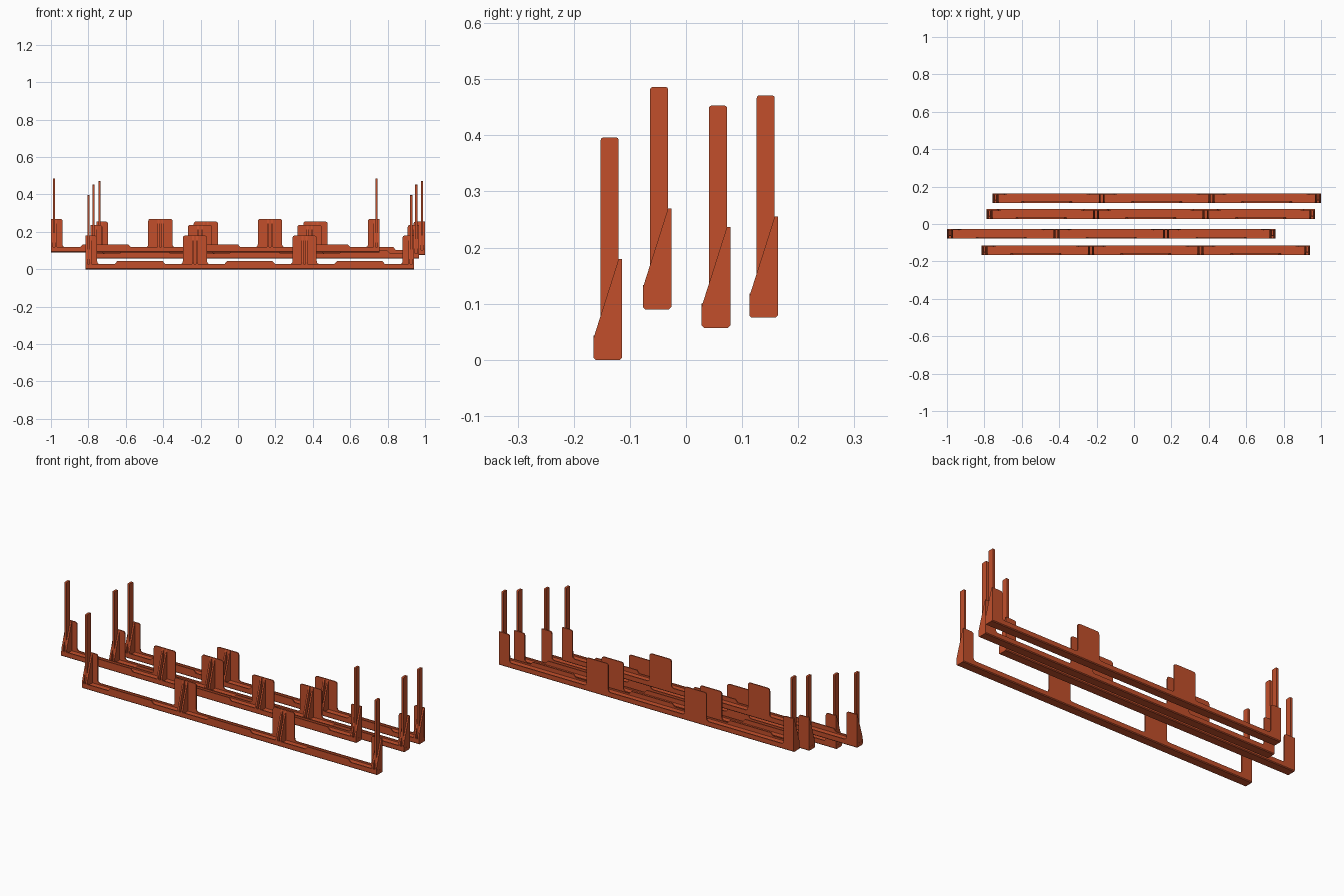
import bpy, bmesh, math
from mathutils import Vector

if "Cube" in bpy.data.objects:
    bpy.data.objects.remove(bpy.data.objects["Cube"])

clay = bpy.data.materials.new("terracotta_orange")
clay.diffuse_color = (0.54, 0.078, 0.024, 1)
clay.use_nodes = True
clay.node_tree.nodes["Principled BSDF"].inputs["Base Color"].default_value = clay.diffuse_color

LENGTH, DEPTH, PLATE = 1.757, 0.051, 0.006
FLOOR, RIM, LIP, TAB = 0.02, 0.028, 0.043, 0.18
SPANS = [(0.062, 0.52), (0.65, 1.106), (1.236, 1.695)]   # open stretches between tabs


def rounded(corners):
    """Outline from (u, v, radius) corners, each rounded with a short curve."""
    out, n = [], len(corners)
    for i, (u, v, r) in enumerate(corners):
        p = Vector((u, v))
        if r == 0:
            out.append(p)
            continue
        a = p + (Vector(corners[i - 1][:2]) - p).normalized() * r
        b = p + (Vector(corners[(i + 1) % n][:2]) - p).normalized() * r
        for k in range(5):
            t = k / 4
            w = 0.6 * 2 * t * (1 - t) + 0.4 * 2 * t * (1 - t)
            out.append(a * (1 - t) ** 2 + p * w + b * t ** 2)
    return out


def prism(name, outline, axis, lo, hi, origin):
    """Extrude an outline: axis 'x' takes (y, z) points, axis 'y' takes (x, z) points."""
    bm = bmesh.new()
    place = (lambda p, d: (d, p[0], p[1])) if axis == 'x' else (lambda p, d: (p[0], d, p[1]))
    face = bm.faces.new([bm.verts.new(place(p, lo)) for p in outline])
    moved = bmesh.ops.extrude_face_region(bm, geom=[face])["geom"]
    step = Vector((hi - lo, 0, 0)) if axis == 'x' else Vector((0, hi - lo, 0))
    bmesh.ops.translate(bm, vec=step, verts=[g for g in moved if isinstance(g, bmesh.types.BMVert)])
    bmesh.ops.recalc_face_normals(bm, faces=bm.faces)
    mesh = bpy.data.meshes.new(name)
    bm.to_mesh(mesh)
    bm.free()
    mesh.materials.append(clay)
    obj = bpy.data.objects.new(name, mesh)
    obj.location = origin
    bpy.context.collection.objects.link(obj)
    return obj


def back_outline():
    """Back wall with four tall tabs, filleted at the foot and rounded on top."""
    pts = [(0, 0.004, 0), (LENGTH, 0.004, 0), (LENGTH, TAB, 0)]
    for a, b in reversed(SPANS):
        pts += [(b, TAB, 0.014), (b, RIM, 0.016), (a, RIM, 0.016), (a, TAB, 0.014)]
    return rounded(pts + [(0, TAB, 0)])


def lip_outline():
    """Front lip, raised in the middle of every open stretch."""
    pts = [(0, 0.004, 0), (LENGTH, 0.004, 0), (LENGTH, RIM, 0)]
    for a, b in reversed(SPANS):
        m = (a + b) / 2
        pts += [(m + 0.135, RIM, 0), (m + 0.122, LIP, 0), (m - 0.122, LIP, 0), (m - 0.135, RIM, 0)]
    return rounded(pts + [(0, RIM, 0)])


def rack(origin):
    # Tray floor with softened bottom edges
    c = 0.004
    floor = [(0, c), (c, 0), (DEPTH - c, 0), (DEPTH, c), (DEPTH, FLOOR), (0, FLOOR)]
    prism("tray_floor", floor, 'x', 0, LENGTH, origin)
    prism("back_wall", back_outline(), 'y', DEPTH - PLATE, DEPTH, origin)
    prism("front_lip", lip_outline(), 'y', 0, PLATE, origin)

    # Sloping fins in pairs, leaving a slot between them
    fin = [(0, 0.005), (DEPTH - 0.001, 0.005), (DEPTH - 0.001, TAB), (DEPTH - PLATE, TAB), (0, 0.038)]
    for centre in (0.016, 0.585, 1.171, LENGTH - 0.016):
        for side in (-1, 1):
            near, far = centre + side * 0.006, centre + side * 0.0155
            prism("support_fin", fin, 'x', min(near, far), max(near, far), origin)

    # Upright posts held in the end slots
    post = rounded([(0.013, FLOOR, 0), (0.045, FLOOR, 0), (0.045, 0.396, 0.005), (0.013, 0.396, 0.005)])
    for centre in (0.016, LENGTH - 0.016):
        prism("upright_post", post, 'x', centre - 0.006, centre + 0.006, origin)


# Four identical racks, staggered in position and height
for origin in [(-0.815, -0.165, 0), (-1.0, -0.077, 0.09),
               (-0.788, 0.028, 0.057), (-0.757, 0.113, 0.075)]:
    rack(origin)
